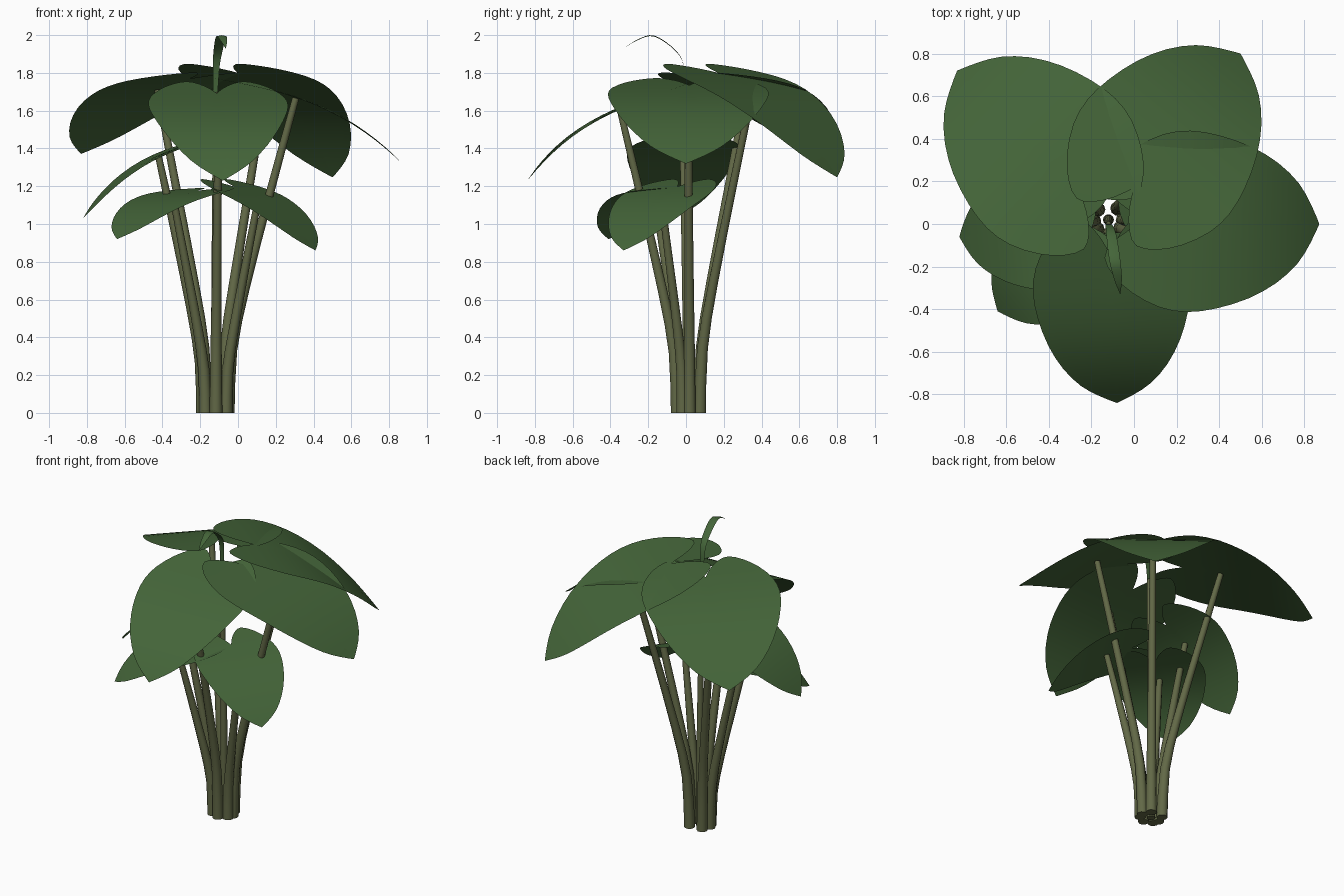
import bpy, bmesh, math
from mathutils import Vector

if "Cube" in bpy.data.objects:
    bpy.data.objects.remove(bpy.data.objects["Cube"])

CX, CY = -0.12, 0.02   # middle of the clump


def material(name, rgb):
    m = bpy.data.materials.new(name)
    m.diffuse_color = (*rgb, 1)
    m.use_nodes = True
    m.node_tree.nodes["Principled BSDF"].inputs["Base Color"].default_value = m.diffuse_color
    return m


LEAF = material("leaf green", (0.058, 0.130, 0.041))
STEM = material("stem olive", (0.122, 0.140, 0.062))


def finish(bm, name, mat):
    me = bpy.data.meshes.new(name)
    bmesh.ops.remove_doubles(bm, verts=bm.verts, dist=0.0005)
    bm.to_mesh(me)
    bm.free()
    me.materials.append(mat)
    for p in me.polygons:
        p.use_smooth = True
    ob = bpy.data.objects.new(name, me)
    bpy.context.collection.objects.link(ob)
    return ob


def smooth_path(pts, n):
    """Catmull-Rom through tuples of any length."""
    out = []
    for i in range(len(pts) - 1):
        p0, p1, p2, p3 = (pts[max(i - 1, 0)], pts[i], pts[i + 1],
                          pts[min(i + 2, len(pts) - 1)])
        for j in range(n):
            t = j / n
            out.append(tuple(0.5 * (2 * b + (c - a) * t
                       + (2 * a - 5 * b + 4 * c - d) * t * t
                       + (3 * b - a - 3 * c + d) * t ** 3)
                       for a, b, c, d in zip(p0, p1, p2, p3)))
    return out + [pts[-1]]


# half outline of a heart-shaped blade: (along, half width), from notch to tip
HEART = smooth_path([(.19, 0), (.10, .045), (.02, .11), (-.015, .18), (.03, .265),
                     (.12, .345), (.25, .41), (.38, .43), (.52, .41), (.67, .36),
                     (.80, .285), (.90, .19), (.96, .09), (1, 0)], 2)


def leaf(name, tip, z0, a, b, p=3):
    """Blade bent along its length; drop = a*s + b*s^p, scaled by length."""
    d = Vector((tip[0] - CX, tip[1] - CY))
    L = d.length
    d.normalize()
    n = Vector((-d.y, d.x))

    def drop(s):
        return z0 - L * (a * s + b * max(s, 0) ** p)

    bm = bmesh.new()
    rows = len(HEART) - 1
    cols = 5
    for side in (1, -1):
        grid = []
        for k, (so, wo) in enumerate(HEART):
            sm = .19 + .81 * (k / rows) ** 1.5
            row = []
            for c in range(cols + 1):
                f = c / cols
                s = sm + (so - sm) * f
                q = d * (s * L) + n * (side * wo * f * L)
                row.append(bm.verts.new((CX + q.x, CY + q.y, drop(s))))
            grid.append(row)
        for k in range(rows):
            for c in range(cols):
                f = [grid[k][c], grid[k + 1][c], grid[k + 1][c + 1], grid[k][c + 1]]
                bm.faces.new(f if side < 0 else f[::-1])
    bmesh.ops.dissolve_degenerate(bm, dist=0.0005, edges=bm.edges)
    finish(bm, name + "_leaf", LEAF)

    # stalk: rises straight, then leans out to the blade
    s = .43
    r1, z1 = s * L, drop(s) - 0.005
    path = [(CX + d.x * r, CY + d.y * r, z1 * t)
            for t, r in ((t, .068 + (r1 - .068) * f) for t, f in
                         ((0, 0), (.2, .05), (.4, .25), (.7, .62), (1, 1)))]
    tube(name + "_stalk", path, .034, .018)


def tube(name, path, r0, r1, sides=10):
    pts = [Vector(p) for p in smooth_path(path, 2)]
    bm = bmesh.new()
    rings = []
    for i, p in enumerate(pts):
        t = pts[min(i + 1, len(pts) - 1)] - pts[max(i - 1, 0)]
        if i == 0:
            t = Vector((0, 0, 1))
        t.normalize()
        x = Vector((0, 1, 0)).cross(t).normalized()
        y = t.cross(x)
        r = r0 + (r1 - r0) * i / (len(pts) - 1)
        rings.append([bm.verts.new(p + r * (x * math.cos(g) + y * math.sin(g)))
                      for g in (math.tau * k / sides for k in range(sides))])
    for lo, hi in zip(rings, rings[1:]):
        for k in range(sides):
            j = (k + 1) % sides
            bm.faces.new((lo[k], lo[j], hi[j], hi[k]))
    bm.faces.new(rings[0][::-1])
    bm.faces.new(rings[-1])
    ob = finish(bm, name, STEM)
    ob.data.polygons[-1].use_smooth = False
    ob.data.polygons[-2].use_smooth = False


# large upper leaves
leaf("back_left", (-.83, .72), 1.80, .15, .28)
leaf("back_right", (.50, .80), 1.845, .22, .38)
leaf("right", (.87, .00), 1.77, .18, .275)
leaf("front", (-.08, -.84), 1.75, .35, .255, 4)
# smaller lower leaves
leaf("left", (-.82, -.06), 1.46, .25, .36)
leaf("lower_front_left", (-.64, -.41), 1.19, .10, .30)
leaf("lower_front_right", (.41, -.33), 1.235, .30, .29)

# young shoot in the middle
tube("shoot_stalk", [(CX, CY, 0), (CX, .02, .6), (CX, .01, 1.2), (CX, 0, 1.70)],
     .026, .012)

# curled young leaf: a narrow ribbon (x, y, z, half width), slightly folded
bm = bmesh.new()
prev = None
for x, y, z, w in smooth_path([(-.12, 0, 1.68, .012), (-.115, -.012, 1.84, .018),
                               (-.105, -.06, 1.925, .024), (-.09, -.17, 1.998, .026),
                               (-.075, -.26, 1.975, .018), (-.065, -.328, 1.93, .001)], 4):
    row = [bm.verts.new((x + k * w, y, z - (.2 * w if k else 0))) for k in (-1, 0, 1)]
    if prev:
        for k in (0, 1):
            bm.faces.new((prev[k], row[k], row[k + 1], prev[k + 1]))
    prev = row
bmesh.ops.recalc_face_normals(bm, faces=bm.faces)
finish(bm, "curled_young_leaf", LEAF)
